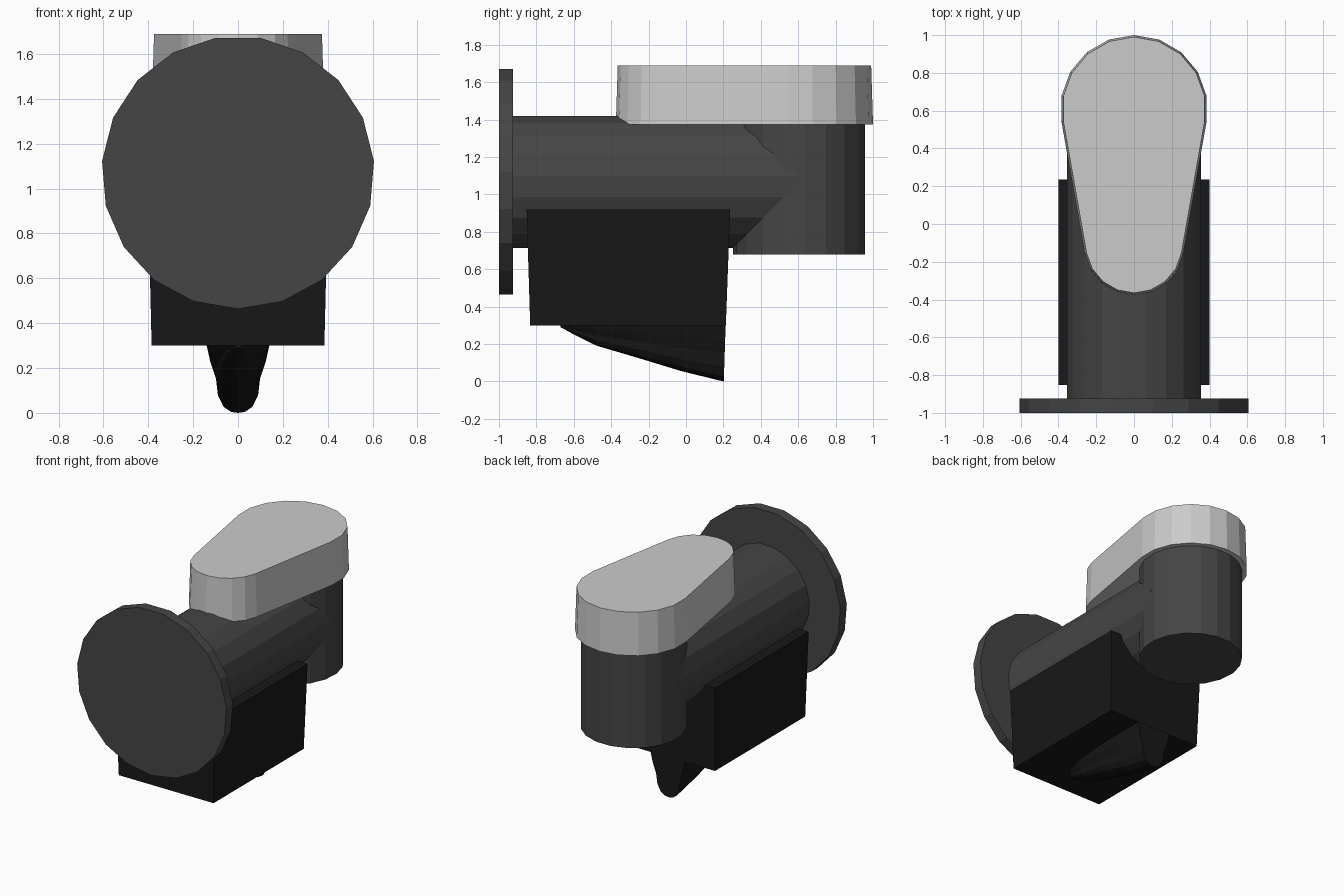
import bpy, bmesh
from math import sin, cos, pi, asin

if "Cube" in bpy.data.objects:
    bpy.data.objects.remove(bpy.data.objects["Cube"])

SIDES = 19


def material(name, v):
    m = bpy.data.materials.new(name)
    m.diffuse_color = (v, v, v, 1)
    m.use_nodes = True
    m.node_tree.nodes["Principled BSDF"].inputs["Base Color"].default_value = m.diffuse_color
    return m


DARK = material("dark_grey", 0.06)
BLACK = material("black", 0.009)


def loft(name, rings, mat=None):
    """Skin a list of equal-length closed rings and cap both ends."""
    bm = bmesh.new()
    loops = [[bm.verts.new(p) for p in ring] for ring in rings]
    for a, b in zip(loops, loops[1:]):
        for i in range(len(a)):
            j = (i + 1) % len(a)
            bm.faces.new((a[i], a[j], b[j], b[i]))
    bm.faces.new(loops[0])
    bm.faces.new(loops[-1])
    bmesh.ops.recalc_face_normals(bm, faces=bm.faces)
    mesh = bpy.data.meshes.new(name)
    bm.to_mesh(mesh)
    bm.free()
    ob = bpy.data.objects.new(name, mesh)
    bpy.context.collection.objects.link(ob)
    if mat:
        mesh.materials.append(mat)
    return ob


def circle(r):
    # one corner points straight down (or to -y)
    return [(r * sin(2 * pi * i / SIDES), -r * cos(2 * pi * i / SIDES)) for i in range(SIDES)]


def pipe_y(name, r, y0, y1, z):
    return loft(name, [[(u, y, z + v) for u, v in circle(r)] for y in (y0, y1)], DARK)


# Round mounting plate and horizontal pipe
pipe_y("mounting_plate", 0.608, -1.0, -0.925, 1.072)
pipe_y("horizontal_pipe", 0.355, -0.93, 0.60, 1.07)

# Vertical barrel
loft("vertical_barrel",
     [[(u, 0.607 + v, z) for u, v in circle(0.355)] for z in (0.68, 1.40)], DARK)


# Teardrop cap, slightly wider at the bottom
def teardrop(z, grow):
    big, small, yb, ys = 0.38 + grow, 0.255 + grow, 0.61, -0.11
    t = asin((big - small) / (yb - ys))
    pts = []
    for i in range(11):
        a = -t + (pi + 2 * t) * i / 10
        pts.append((big * cos(a), yb + big * sin(a), z))
    for i in range(9):
        a = pi + t + (pi - 2 * t) * i / 8
        pts.append((small * cos(a), ys + small * sin(a), z))
    return pts


loft("teardrop_cap", [teardrop(1.375, 0.01), teardrop(1.69, 0.0)])

# Tapered box under the pipe
loft("lower_box",
     [[(-w, y0, z), (w, y0, z), (w, y1, z), (-w, y1, z)]
      for w, y0, y1, z in ((0.385, -0.833, 0.213, 0.30), (0.40, -0.852, 0.236, 0.92))], BLACK)

# Curved keel, deepening toward the back; section is (half width, depth) in unit form
SECTION = [(1.0, 0.0), (0.88, 0.25), (0.70, 0.50), (0.64, 0.74), (0.46, 0.91), (0.22, 0.985)]
SECTION = SECTION + [(0, 1)] + [(-u, v) for u, v in reversed(SECTION)]
STATIONS = [(-0.67, 0.02, 0.012), (-0.60, 0.075, 0.05), (-0.48, 0.11, 0.11), (-0.25, 0.135, 0.178),
            (-0.02, 0.14, 0.248), (0.212, 0.14, 0.302)]
TOP = 0.302
loft("keel",
     [[(w * u, y - 0.01 * v * (y > 0.1), TOP - d * v) for u, v in SECTION]
      for y, w, d in STATIONS], BLACK)
